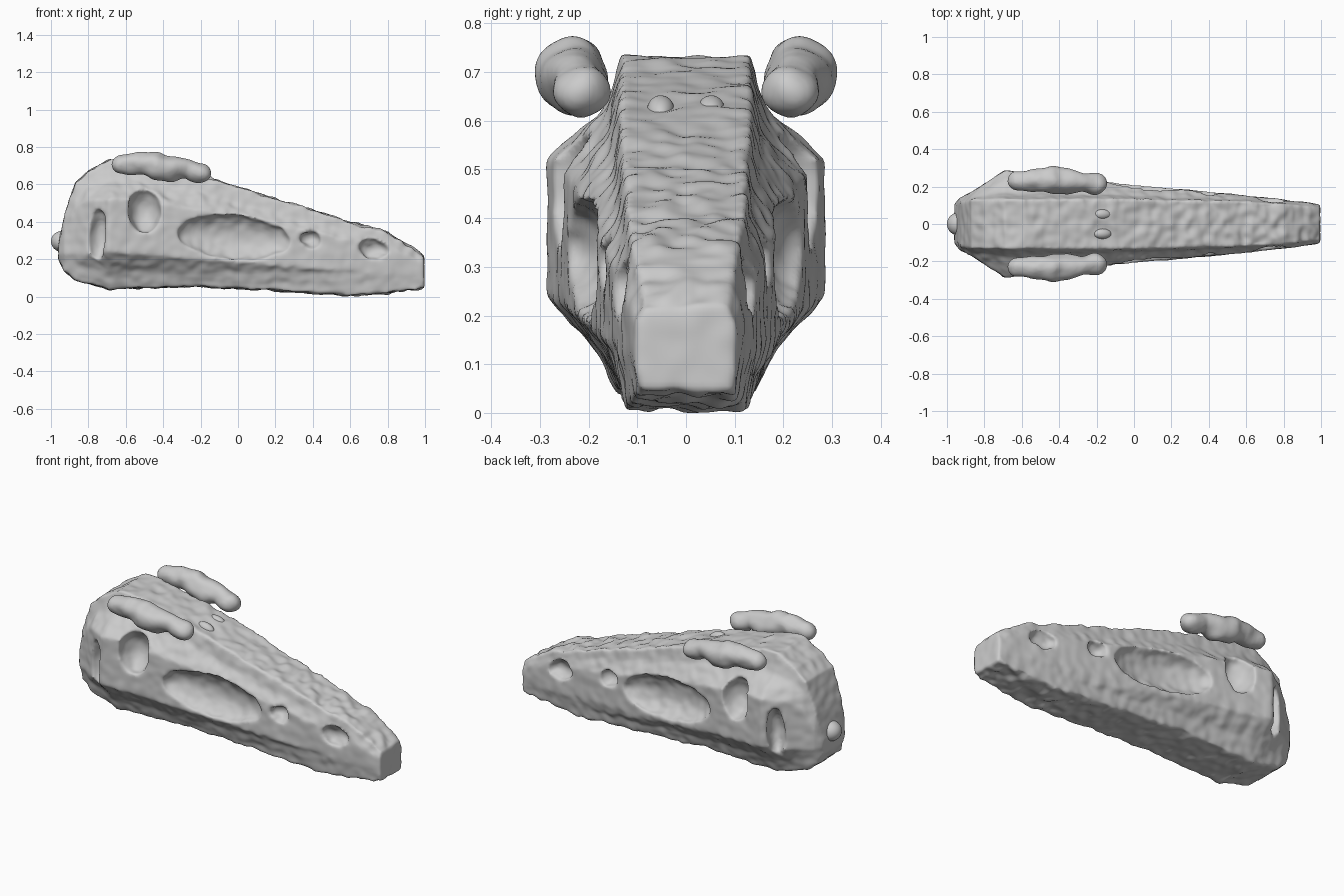
import bpy, bmesh
from mathutils import Vector, Matrix, noise

default = bpy.data.objects.get("Cube")
if default:
    bpy.data.objects.remove(default)

grey = (0.6, 0.6, 0.6, 1)
bone = bpy.data.materials.new("pale grey bone")
bone.use_nodes = True
bone.diffuse_color = grey
bone.node_tree.nodes["Principled BSDF"].inputs["Base Color"].default_value = grey


def add_object(name, bm):
    bmesh.ops.recalc_face_normals(bm, faces=bm.faces)
    mesh = bpy.data.meshes.new(name)
    bm.to_mesh(mesh)
    bm.free()
    mesh.materials.append(bone)
    obj = bpy.data.objects.new(name, mesh)
    bpy.context.collection.objects.link(obj)
    return obj


def add_ball(bm, centre, radii, tilt=0.0, turn=0.0):
    matrix = (Matrix.Translation(centre) @ Matrix.Rotation(turn, 4, 'Z')
              @ Matrix.Rotation(tilt, 4, 'Y') @ Matrix.Diagonal((*radii, 1)))
    bmesh.ops.create_icosphere(bm, subdivisions=4, radius=1, matrix=matrix)


def fuse(obj, voxel, smoothing):
    """Merge overlapping shapes into one skin and bake the modifiers."""
    remesh = obj.modifiers.new("fuse", 'REMESH')
    remesh.mode = 'VOXEL'
    remesh.voxel_size = voxel
    smooth = obj.modifiers.new("soften", 'SMOOTH')
    smooth.factor = 0.5
    smooth.iterations = smoothing
    graph = bpy.context.evaluated_depsgraph_get()
    baked = bpy.data.meshes.new_from_object(obj.evaluated_get(graph))
    obj.modifiers.clear()
    obj.data = baked
    baked.shade_smooth()


def roughen(obj, amount):
    """Rugose bone: fine noise, stronger on the front of the roof and palate."""
    normals = [v.normal.copy() for v in obj.data.vertices]
    for v, n in zip(obj.data.vertices, normals):
        frontness = min(1, max(0, v.co.x + 0.3))
        strength = 0.28 + abs(n.z) * (0.4 + 0.5 * frontness)
        bump = noise.noise(v.co * 20) * 0.8 + noise.noise(v.co * 9) * 0.6
        v.co += n * bump * amount * strength


def half_outline(roof_z, roof_w, cheek_z, cheek_w, jaw_z, palate_w, palate_z):
    """One side of a cross-section, hollowed above and below the cheek."""
    roof, cheek = Vector((roof_w, roof_z)), Vector((cheek_w, cheek_z))
    jaw, palate = Vector((cheek_w, jaw_z)), Vector((palate_w, palate_z))
    inward = Vector(((cheek_w - roof_w) * 0.25, 0))
    brow_hollow = roof.lerp(cheek, 0.47) - inward
    jaw_hollow = palate.lerp(jaw, 0.48) - inward * 0.6
    return [roof, brow_hollow, cheek, jaw, jaw_hollow, palate]


# Skull: lofted sections
# x, roof height, roof half width, cheek height, cheek half width,
# jaw height, palate half width, palate height
sections = [
    (-0.96, 0.28, 0.09, 0.26, 0.105, 0.24, 0.09, 0.2),
    (-0.93, 0.43, 0.12, 0.35, 0.14, 0.23, 0.11, 0.14),
    (-0.87, 0.61, 0.13, 0.47, 0.17, 0.23, 0.125, 0.085),
    (-0.8, 0.67, 0.13, 0.51, 0.215, 0.23, 0.13, 0.07),
    (-0.69, 0.73, 0.13, 0.52, 0.288, 0.24, 0.14, 0.04),
    (-0.58, 0.73, 0.13, 0.52, 0.27, 0.23, 0.14, 0.045),
    (-0.2, 0.645, 0.135, 0.46, 0.228, 0.2, 0.14, 0.055),
    (0.6, 0.4, 0.12, 0.3, 0.152, 0.14, 0.125, 0.008),
    (0.8, 0.34, 0.108, 0.26, 0.13, 0.12, 0.113, 0.02),
    (0.995, 0.22, 0.087, 0.18, 0.105, 0.11, 0.098, 0.045),
]
bm = bmesh.new()
rings = []
for x, *shape in sections:
    half = half_outline(*shape)
    outline = [(y, z) for y, z in half] + [(-y, z) for y, z in reversed(half)]
    rings.append([bm.verts.new((x, y, z)) for y, z in outline])
for a, b in zip(rings, rings[1:]):
    for i in range(len(a)):
        j = (i + 1) % len(a)
        bm.faces.new((a[i], a[j], b[j], b[i]))
bm.faces.new(rings[0])
bm.faces.new(rings[-1])
skull = add_object("skull", bm)

# Side openings: centre, radii, tilt, turn
openings = {
    "rear_opening": ((-0.755, 0.245, 0.33), (0.05, 0.08, 0.14), 0.08, 0.55),
    "eye_socket": ((-0.5, 0.26, 0.465), (0.088, 0.11, 0.125), 0, 0),
    "cheek_opening": ((-0.02, 0.212, 0.318), (0.305, 0.085, 0.118), 0.09, -0.09),
    "small_opening": ((0.385, 0.165, 0.308), (0.055, 0.055, 0.045), 0, -0.1),
    "nostril": ((0.725, 0.132, 0.255), (0.08, 0.05, 0.053), 0.1, -0.1),
}
cutters = []
for name, ((x, y, z), radii, tilt, turn) in openings.items():
    for side, label in ((1, "left"), (-1, "right")):
        bm = bmesh.new()
        add_ball(bm, (x, y * side, z), radii, tilt, turn * side)
        cutter = add_object(f"{label}_{name}_cutter", bm)
        cutter.hide_render = True
        cutters.append(cutter)
        cut = skull.modifiers.new(name, 'BOOLEAN')
        cut.operation = 'DIFFERENCE'
        cut.solver = 'EXACT'
        cut.object = cutter
fuse(skull, 0.01, 6)
roughen(skull, 0.014)
for cutter in cutters:
    bpy.data.objects.remove(cutter)

# Neck joint knob at the back
bm = bmesh.new()
add_ball(bm, (-0.94, 0, 0.295), (0.06, 0.06, 0.056))
knob = add_object("neck_knob", bm)
knob.data.shade_smooth()

# Pair of low bumps on the roof
bm = bmesh.new()
for side in (1, -1):
    add_ball(bm, (-0.17, 0.052 * side, 0.622), (0.05, 0.028, 0.028), 0.28)
bumps = add_object("roof_bumps", bm)
bumps.data.shade_smooth()

# Knobbly brow ridges: x, side distance, z, radius
brow_path = [
    (-0.625, 0.23, 0.71, 0.05),
    (-0.5, 0.232, 0.714, 0.064),
    (-0.44, 0.235, 0.698, 0.072),
    (-0.36, 0.23, 0.68, 0.068),
    (-0.275, 0.222, 0.686, 0.046),
    (-0.205, 0.216, 0.66, 0.058),
]
steps = 5
for side, label in ((1, "left"), (-1, "right")):
    bm = bmesh.new()
    for a, b in zip(brow_path, brow_path[1:]):
        for k in range(steps + 1):
            x, y, z, r = Vector(a).lerp(Vector(b), k / steps)
            add_ball(bm, (x, y * side, z), (r, r, r))
    brow = add_object(f"{label}_brow_ridge", bm)
    fuse(brow, 0.009, 3)
    normals = [v.normal.copy() for v in brow.data.vertices]
    for v, n in zip(brow.data.vertices, normals):
        mirrored = Vector((v.co.x, abs(v.co.y), v.co.z))
        v.co += n * noise.noise(mirrored * 13) * 0.012
